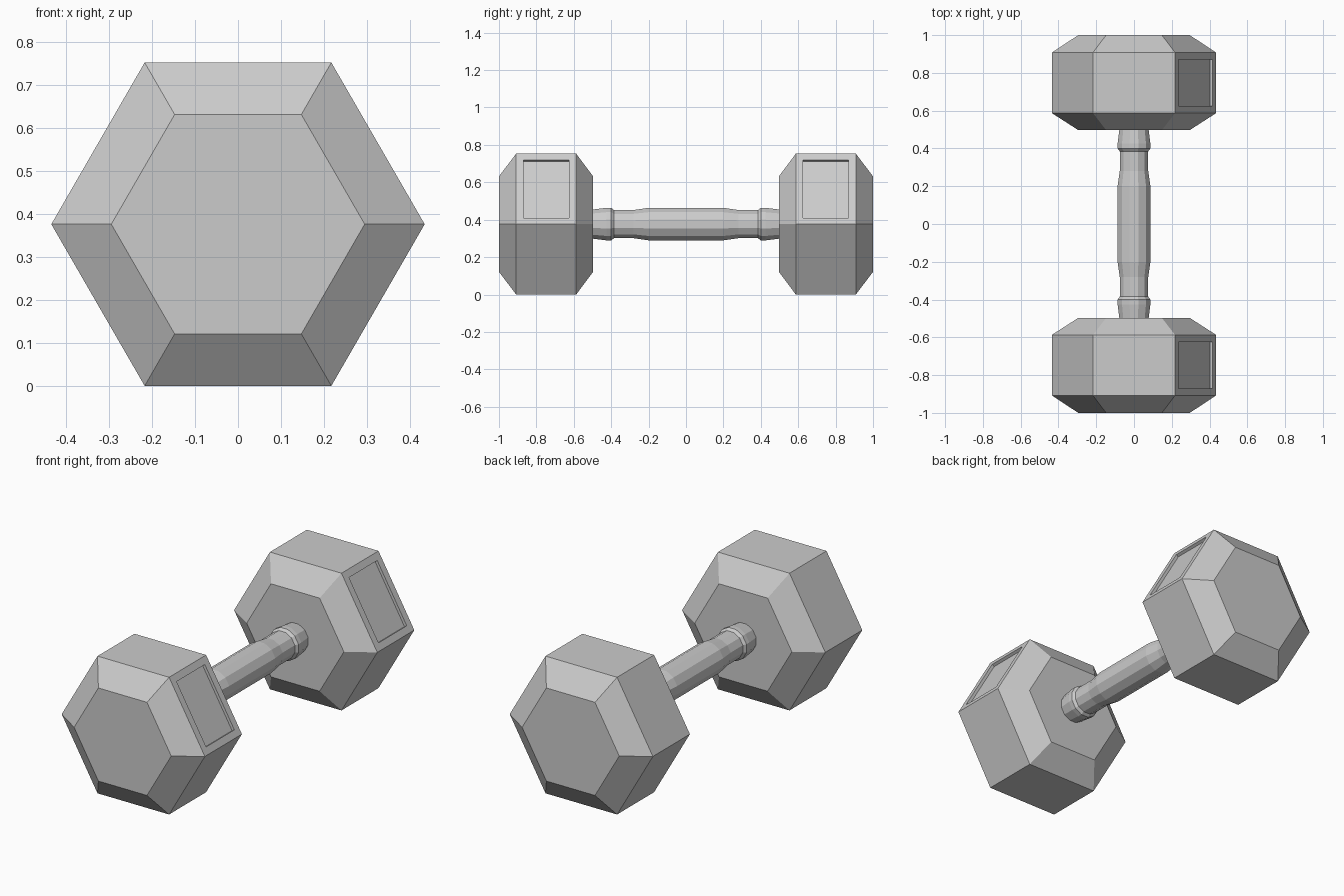
import bpy, bmesh
from math import cos, sin, pi

if "Cube" in bpy.data.objects:
    bpy.data.objects.remove(bpy.data.objects["Cube"])

CZ = 0.3765  # height of the dumbbell axis


def lathe(name, profile, sides, phase=0.0):
    """Polygonal solid along Y from (y, radius) pairs."""
    bm = bmesh.new()
    rings = []
    for y, r in profile:
        rings.append([bm.verts.new((r * cos(phase + 2 * pi * i / sides), y,
                                    CZ + r * sin(phase + 2 * pi * i / sides)))
                      for i in range(sides)])
    for a, b in zip(rings, rings[1:]):
        for i in range(sides):
            j = (i + 1) % sides
            bm.faces.new((a[i], a[j], b[j], b[i]))
    bm.faces.new(rings[0])
    bm.faces.new(rings[-1])
    bmesh.ops.recalc_face_normals(bm, faces=bm.faces)
    mesh = bpy.data.meshes.new(name)
    obj = bpy.data.objects.new(name, mesh)
    bpy.context.collection.objects.link(obj)
    return obj, bm


# Hexagonal weights with a recessed plate on the upper right face
for name, s in (("front_weight", -1), ("back_weight", 1)):
    prof = [(s * 0.497, 0.295), (s * 0.587, 0.4347),
            (s * 0.908, 0.4347), (s * 1.0, 0.295)]
    obj, bm = lathe(name, prof, 6)
    bm.normal_update()
    plate = max(bm.faces, key=lambda f: f.normal.x * cos(pi / 6) + f.normal.z * sin(pi / 6))
    bmesh.ops.inset_individual(bm, faces=[plate], thickness=0.054)
    bmesh.ops.inset_individual(bm, faces=[plate], thickness=0.0, depth=-0.016)
    bm.to_mesh(obj.data)
    bm.free()

# Contoured grip with a collar at each end
half = [(0.20, 0.090), (0.28, 0.078), (0.385, 0.078),
        (0.40, 0.090), (0.425, 0.090), (0.51, 0.079)]
profile = [(-y, r) for y, r in reversed(half)] + half
handle, bm = lathe("handle", profile, 12, pi / 12)
bm.to_mesh(handle.data)
bm.free()
